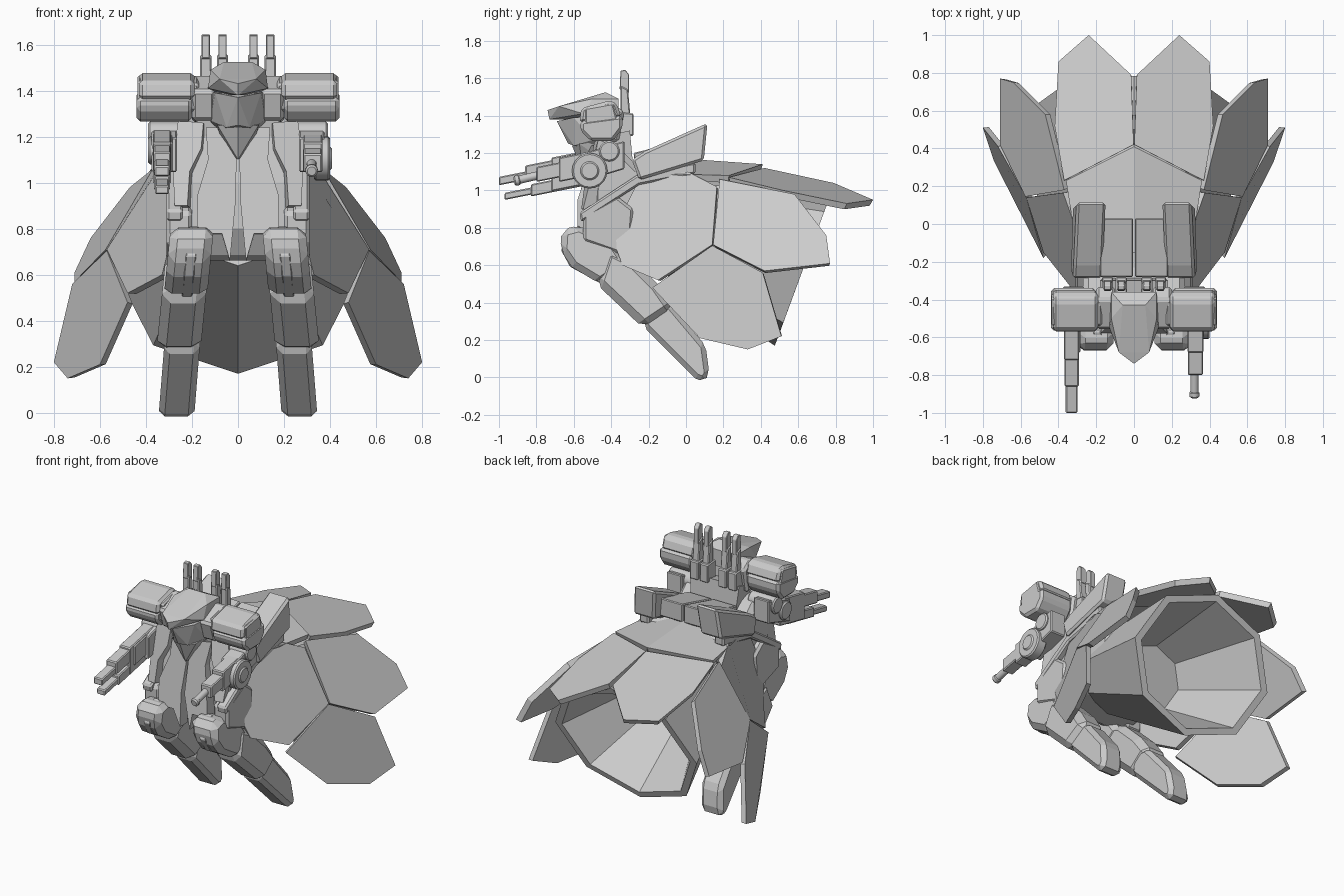
import bpy
import bmesh
import math
from mathutils import Vector
from mathutils.geometry import normal

cube = bpy.data.objects.get("Cube")
if cube:
    bpy.data.objects.remove(cube, do_unlink=True)

grey = bpy.data.materials.new("armour_grey")
grey.use_nodes = True
GREY_VALUE = (0.6, 0.6, 0.6, 1)
grey.diffuse_color = GREY_VALUE
grey.node_tree.nodes["Principled BSDF"].inputs["Base Color"].default_value = GREY_VALUE


def finish(name, bm, bevel=0, mirror=False):
    bmesh.ops.recalc_face_normals(bm, faces=bm.faces[:])
    mesh = bpy.data.meshes.new(name)
    bm.to_mesh(mesh)
    bm.free()
    mesh.materials.append(grey)
    obj = bpy.data.objects.new(name, mesh)
    bpy.context.collection.objects.link(obj)
    if bevel:
        mod = obj.modifiers.new("chamfer", "BEVEL")
        mod.width = bevel
        mod.segments = 1
    if mirror:
        mod = obj.modifiers.new("mirror", "MIRROR")
        mod.use_mirror_merge = False
    return obj


def loft(name, rings, bevel=0, mirror=False):
    """Skin a row of equal rings and close both ends."""
    bm = bmesh.new()
    rows = [[bm.verts.new(p) for p in ring] for ring in rings]
    count = len(rows[0])
    for a, b in zip(rows, rows[1:]):
        for i in range(count):
            j = (i + 1) % count
            bm.faces.new((a[i], a[j], b[j], b[i]))
    bm.faces.new(rows[0])
    bm.faces.new(rows[-1])
    return finish(name, bm, bevel, mirror)


def plate(name, points, thick, hub=(0, 0.2, 0.7)):
    """Mirrored armour plate, thickened towards the hub."""
    pts = [Vector(p) for p in points]
    out = normal(pts)
    middle = sum(pts, Vector()) / len(pts)
    if out.dot(middle - Vector(hub)) < 0:
        out = -out
    back = [middle + (p - middle) * 0.97 - out * thick for p in pts]
    return loft(name, [pts, back], mirror=True)


def prism(name, side, x0, x1, bevel=0.01, mirror=True, lean=0, top=0.8):
    """Side profile in y and z, extruded across x, optionally leaning out."""
    rings = [[(x + lean * (top - z), y, z) for y, z in side] for x in (x0, x1)]
    return loft(name, rings, bevel, mirror)


def hull(name, points):
    """Symmetric faceted solid wrapped around a few points."""
    bm = bmesh.new()
    for x, y, z in points:
        bm.verts.new((x, y, z))
        if x:
            bm.verts.new((-x, y, z))
    bmesh.ops.convex_hull(bm, input=bm.verts[:])
    loose = [v for v in bm.verts if not v.link_faces]
    bmesh.ops.delete(bm, geom=loose, context="VERTS")
    return finish(name, bm)


def bar(name, x, width, y0, y1, z, height, slope=0.2, mirror=False):
    """Straight box running back from y0 while rising with the slope."""
    h = height / 2
    z1 = z + slope * (y1 - y0)
    side = [(y0, z - h), (y1, z1 - h), (y1, z1 + h), (y0, z + h)]
    return prism(name, side, x - width / 2, x + width / 2, 0.006, mirror)


def disc(name, start, end, radius, mirror=False):
    """Round part between two points."""
    a, b = Vector(start), Vector(end)
    bm = bmesh.new()
    bmesh.ops.create_cone(bm, cap_ends=True, segments=20, radius1=radius,
                          radius2=radius, depth=(b - a).length)
    turn = (b - a).to_track_quat("Z", "Y")
    for v in bm.verts:
        v.co = turn @ v.co + (a + b) / 2
    obj = finish(name, bm, 0.008, mirror)
    bpy.ops.object.select_all(action="DESELECT")
    obj.select_set(True)
    bpy.context.view_layer.objects.active = obj
    bpy.ops.object.shade_smooth_by_angle(angle=math.radians(30))


# Open octagonal bell behind the hips: outer skin, rim, inner skin, floor
def octagon(cy, cz, width, lean, height):
    angles = [i * math.tau / 8 for i in range(8)]
    return [(width * math.sin(a), cy + lean * math.cos(a), cz + height * math.cos(a))
            for a in angles]


loft("skirt_bell", [octagon(-.17, .86, .27, .08, .22), octagon(.63, .59, .52, .155, .42),
                    octagon(.63, .59, .47, .14, .38), octagon(.14, .72, .23, .07, .19)])

# Overlapping skirt plates
plate("rear_skirt_plate", [(.002, .42, 1.12), (.37, .23, 1.07), (.42, .52, 1.0),
                           (.40, .86, .93), (.24, 1, .95), (.015, .79, 1.04)], .035)
plate("skirt_cap_plate", [(0, .41, 1.14), (.36, .23, 1.08), (.30, -.15, 1.09),
                          (0, -.15, 1.18)], .04)
plate("upper_side_plate", [(.37, .18, 1.06), (.47, .58, .98), (.64, .75, .76),
                           (.71, .77, .61), (.71, .42, .57), (.575, .145, .71)], .035)
plate("front_side_plate", [(.29, -.25, 1.06), (.32, .01, 1.10), (.375, .165, 1.02),
                           (.57, .14, .71), (.48, -.15, .52), (.33, -.34, .60),
                           (.29, -.40, .76)], .04)
plate("lower_side_plate", [(.57, .14, .705), (.72, .41, .56), (.80, .51, .22),
                           (.74, .33, .15), (.60, .075, .21), (.48, -.18, .48)], .03)
plate("skirt_seam_backing", [(.32, .1, 1.03), (.36, .26, 1.02), (.53, .22, .71),
                             (.50, .1, .71)], .015)

# Torso and waist
prism("torso", [(-.46, 1.24), (-.36, 1.23), (-.26, 1.13), (0, 1.13), (.1, 1.0), (.05, .8),
                (-.2, .68), (-.42, .66), (-.5, .8), (-.5, 1.0)], -.27, .27, .03, False)
prism("waist_band", [(-.57, .88), (-.25, 1.09), (.05, 1.15), (.05, 1.09), (-.25, 1.03),
                     (-.56, .83)], .24, .31)
prism("hip_guard", [(-.55, .87), (-.37, .97), (-.28, .9), (-.3, .64), (-.38, .67),
                    (-.55, .73)], .2, .31, .015)
hub = (0, -.1, 1)
plate("chest_panel", [(.006, -.53, 1.1), (.06, -.52, 1.24), (.14, -.48, 1.24),
                      (.13, -.53, 1.1), (.175, -.58, .95), (.18, -.58, .78),
                      (.07, -.58, .78), (.035, -.56, .66), (.012, -.58, .9)], .08, hub)
plate("outer_chest_panel", [(.15, -.49, 1.26), (.26, -.47, 1.27), (.285, -.5, 1.1),
                            (.275, -.55, .9), (.22, -.56, .9), (.21, -.54, 1.05),
                            (.16, -.51, 1.15)], .07, hub)

# Raised mantle on the back, a low centre between two flared lobes
prism("mantle_lobe", [(-.29, 1.165), (-.22, 1.21), (.115, 1.36), (.095, 1.16),
                      (-.25, 1.055)], .175, .33, .014, lean=.1, top=1.1)
prism("mantle_centre", [(-.28, 1.2), (.03, 1.28), (.03, 1.16), (-.27, 1.06)], .005, .18, .006)

# Legs: thigh, shin and pointed foot
prism("thigh", [(-.665, .79), (-.57, .815), (-.38, .72), (-.3, .6), (-.46, .50),
                (-.61, .59), (-.672, .68)], .105, .293, .035, lean=.1)
prism("shin", [(-.485, .505), (-.42, .7), (-.28, .63), (-.15, .5), (-.06, .37),
               (-.225, .26)], .11, .302, .042, lean=.1)
prism("foot", [(-.23, .275), (-.2, .4), (-.08, .39), (.105, .17), (.125, .02),
               (.097, -.025), (.05, -.005)], .125, .28, .04, lean=.08)
prism("thigh_ridge", [(-.63, .79), (-.57, .81), (-.45, .68), (-.455, .502), (-.62, .592),
                      (-.668, .68)], .17, .215, .004, lean=.1)

# Head, visor and beak-shaped chin
hull("head_crown", [(0, -.74, 1.43), (.08, -.68, 1.45), (.12, -.5, 1.49), (.06, -.43, 1.525),
                    (.12, -.36, 1.49), (.13, -.55, 1.41), (0, -.73, 1.38), (.12, -.36, 1.38)])
hull("head_face", [(0, -.69, 1.37), (.1, -.6, 1.39), (.13, -.4, 1.4), (.12, -.5, 1.27),
                   (.05, -.6, 1.24), (0, -.63, 1.25), (.1, -.38, 1.22)])
hull("chin", [(.09, -.57, 1.25), (0, -.61, 1.24), (0, -.55, 1.10), (.1, -.4, 1.26),
              (.06, -.42, 1.14)])
prism("cheek_guard", [(-.56, 1.4), (-.4, 1.47), (-.33, 1.42), (-.36, 1.26), (-.52, 1.27)],
      .1, .2, .015)
hull("neck", [(.18, -.48, 1.28), (.18, -.3, 1.32), (.16, -.45, 1.1), (.16, -.28, 1.1)])

# Shoulder pods: stepped inner mount, rounded shell and a seam rib
prism("pod_mount", [(-.54, 1.43), (-.4, 1.465), (-.36, 1.36), (-.4, 1.3), (-.53, 1.31)],
      .17, .29, .01)
prism("upper_shoulder_pod", [(-.56, 1.44), (-.41, 1.48), (-.37, 1.465), (-.345, 1.39),
                             (-.57, 1.36)], .19, .43, .016)
prism("lower_shoulder_pod", [(-.565, 1.37), (-.34, 1.4), (-.34, 1.33), (-.39, 1.265),
                             (-.51, 1.265), (-.565, 1.32)], .2, .44, .016)
prism("pod_cap", [(-.54, 1.44), (-.39, 1.467), (-.36, 1.35), (-.41, 1.3), (-.54, 1.31)],
      .22, .436, .008)

# Four blades behind the head
for label, x in (("inner", .067), ("outer", .14)):
    bar(label + "_blade_base", x, .06, -.37, -.28, 1.36, .12, -.1, True)
    prism(label + "_blade_stem", [(-.35, 1.34), (-.29, 1.32), (-.31, 1.54), (-.35, 1.56)],
          x - .024, x + .024, .006)
    prism(label + "_blade_tip", [(-.355, 1.54), (-.305, 1.52), (-.305, 1.62), (-.325, 1.645),
                                 (-.35, 1.64)], x - .018, x + .018, .003)

# Arms
disc("shoulder_joint", (.2, -.41, 1.21), (.39, -.41, 1.21), .055, True)
bar("upper_arm", .32, .11, -.56, -.33, 1.12, .15, .3, True)
bar("forearm", .325, .085, -.68, -.42, 1.11, .13, .2, True)

# Short cannon on the left arm with a round drum
disc("drum", (.33, -.515, 1.105), (.40, -.515, 1.105), .095)
disc("drum_hub", (.39, -.515, 1.105), (.408, -.515, 1.105), .05)
bar("cannon_body", .325, .08, -.8, -.5, 1.085, .08)
disc("cannon_barrel", (.32, -.9, 1.055), (.32, -.75, 1.09), .022)
disc("cannon_muzzle", (.32, -.92, 1.05), (.32, -.885, 1.057), .027)

# Long twin-pronged gun on the right arm
bar("gun_body", -.33, .08, -.72, -.46, 1.085, .18)
bar("gun_upper_prong", -.33, .075, -.86, -.6, 1.09, .085)
bar("gun_upper_tip", -.33, .064, -1, -.82, 1.05, .045)
bar("gun_lower_prong", -.33, .07, -.83, -.55, 1.0, .065)
bar("gun_lower_tip", -.33, .06, -.97, -.78, .968, .038)
disc("gun_elbow", (-.29, -.5, 1.14), (-.39, -.5, 1.14), .06)
